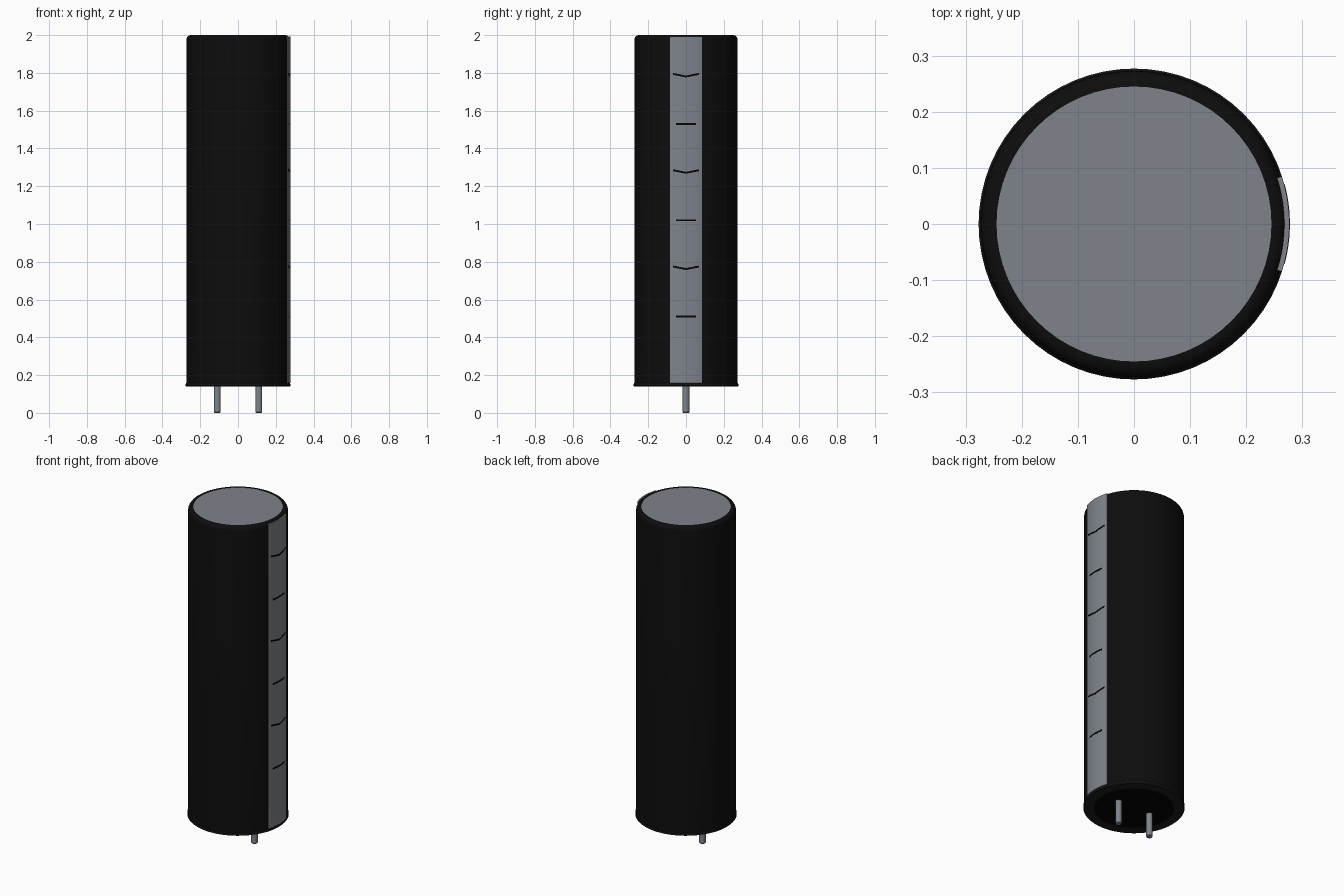
import bpy
import bmesh
from math import sin, cos, pi, asin, radians

cube = bpy.data.objects.get("Cube")
if cube:
    bpy.data.objects.remove(cube)


def material(name, color, rough=0.5):
    m = bpy.data.materials.new(name)
    m.use_nodes = True
    m.diffuse_color = (*color, 1)
    bsdf = m.node_tree.nodes["Principled BSDF"]
    bsdf.inputs["Base Color"].default_value = (*color, 1)
    bsdf.inputs["Roughness"].default_value = rough
    return m


SLEEVE = material("sleeve black", (0.004, 0.004, 0.004))
RUBBER = material("seal black", (0.001, 0.001, 0.001))
LIP = material("lip charcoal", (0.012, 0.012, 0.012))
GREY = material("cool grey", (0.21, 0.23, 0.26))


def finish(name, bm, mat, angle=35):
    bmesh.ops.recalc_face_normals(bm, faces=bm.faces)
    mesh = bpy.data.meshes.new(name)
    bm.to_mesh(mesh)
    bm.free()
    mesh.materials.append(mat)
    obj = bpy.data.objects.new(name, mesh)
    bpy.context.collection.objects.link(obj)
    bpy.ops.object.select_all(action='DESELECT')
    obj.select_set(True)
    bpy.context.view_layer.objects.active = obj
    bpy.ops.object.shade_smooth_by_angle(angle=radians(angle))
    return obj


def lathe(name, profile, mat, x=0, steps=64):
    """Spin an (r, z) profile about a vertical axis at x."""
    bm = bmesh.new()
    verts = [bm.verts.new((r, 0, z)) for r, z in profile]
    edges = [bm.edges.new(pair) for pair in zip(verts, verts[1:])]
    bmesh.ops.spin(bm, geom=verts + edges, cent=(0, 0, 0), axis=(0, 0, 1),
                   angle=2 * pi, steps=steps, use_duplicate=False)
    bmesh.ops.remove_doubles(bm, verts=bm.verts, dist=1e-5)
    bmesh.ops.translate(bm, verts=bm.verts, vec=(x, 0, 0))
    return finish(name, bm, mat)


def curved_plate(name, half_width, z_low, z_high, r_in, r_out, mat, steps=12):
    """Plate wrapped on the +x side; z_low and z_high are functions of y."""
    bm = bmesh.new()
    half = asin(half_width / r_out)
    rings = []
    for i in range(steps + 1):
        a = half * (2 * i / steps - 1)
        y = r_out * sin(a)
        rings.append([bm.verts.new((r * cos(a), r * sin(a), z)) for r, z in (
            (r_in, z_low(y)), (r_out, z_low(y)),
            (r_out, z_high(y)), (r_in, z_high(y)))])
    for a, b in zip(rings, rings[1:]):
        for k in range(4):
            n = (k + 1) % 4
            bm.faces.new((a[k], a[n], b[n], b[k]))
    bm.faces.new(rings[0])
    bm.faces.new(rings[-1])
    return finish(name, bm, mat)


# Sleeve with rounded shoulder rolling over onto the top
R, TOP, ROUND = 0.273, 2.0, 0.024
shoulder = [(R - ROUND + ROUND * cos(t * pi / 12), TOP - ROUND + ROUND * sin(t * pi / 12))
            for t in range(7)]
lathe("sleeve", [(R, 0.15)] + shoulder + [(0.245, TOP), (0.245, 1.99)], SLEEVE)
lathe("top_disc", [(0, 1.998), (0.246, 1.998)], GREY)

# Bottom lip and rubber seal
lathe("bottom_lip", [(0.26, 0.16), (0.274, 0.157), (0.277, 0.153), (0.277, 0.144),
                     (0.273, 0.14), (0.218, 0.14), (0.218, 0.15)], LIP)
lathe("rubber_seal", [(0, 0.143), (0.22, 0.143)], RUBBER)

# Polarity stripe with alternating bar and chevron marks
curved_plate("polarity_stripe", 0.085, lambda y: 0.158, lambda y: 1.992, 0.268, 0.277, GREY)
for i in range(6):
    z = 0.51 + 0.255 * i
    if i % 2:
        curved_plate("chevron_mark", 0.07, lambda y: z - 0.009 + 0.2 * abs(y),
                     lambda y: z + 0.001 + 0.2 * abs(y), 0.272, 0.2778, RUBBER)
    else:
        curved_plate("bar_mark", 0.053, lambda y: z - 0.005, lambda y: z + 0.005,
                     0.272, 0.2778, RUBBER)

# Pair of wire leads
for side, x in (("left", 0.11), ("right", -0.11)):
    lathe(side + "_lead", [(0, 0), (0.015, 0), (0.018, 0.004), (0.018, 0.15)],
          GREY, x, steps=24)
